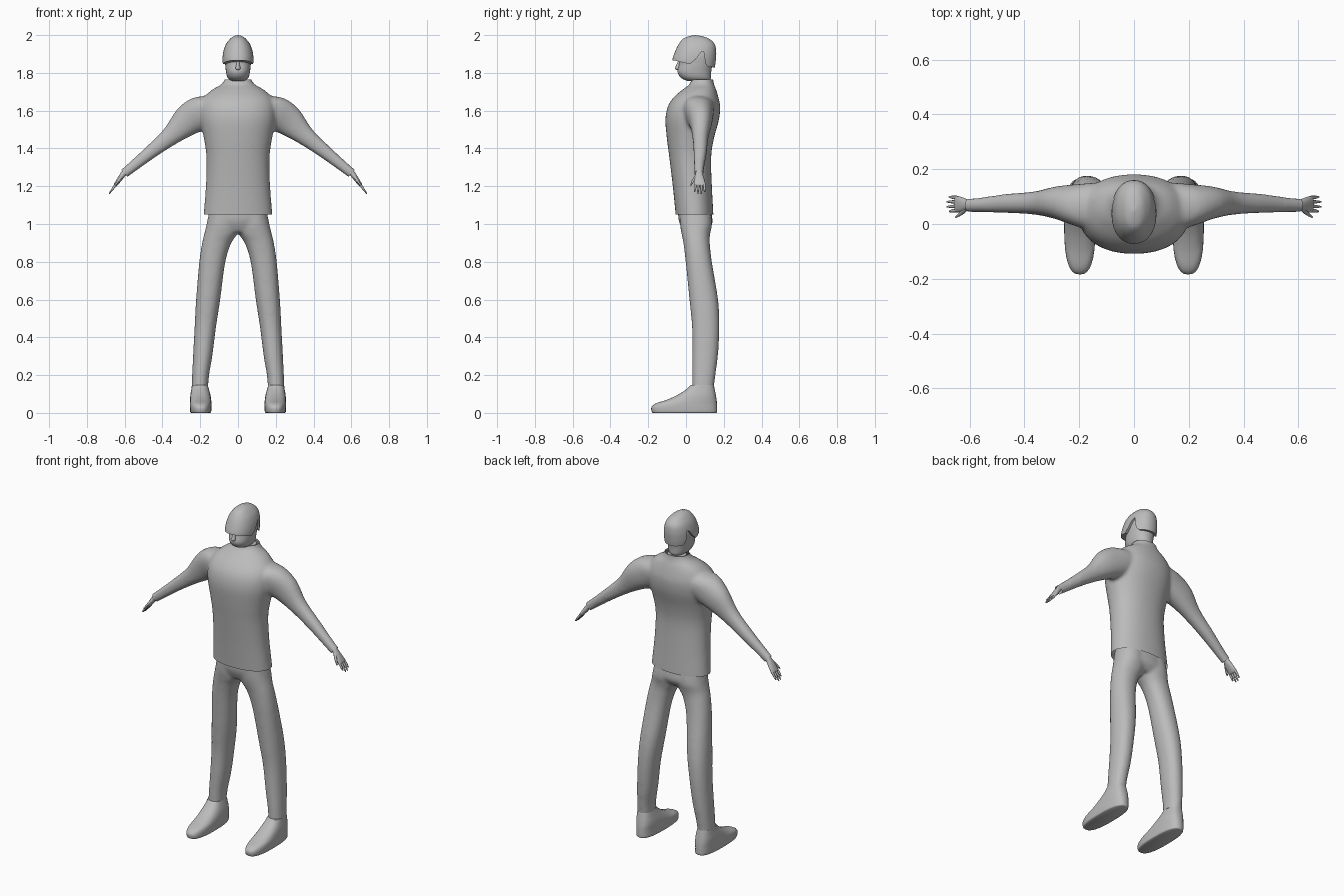
import bpy, bmesh, math
from mathutils import Vector

if "Cube" in bpy.data.objects:
    bpy.data.objects.remove(bpy.data.objects["Cube"])

grey = bpy.data.materials.new("plain_grey")
grey.diffuse_color = (0.5, 0.5, 0.5, 1)
grey.use_nodes = True
grey.node_tree.nodes["Principled BSDF"].inputs["Base Color"].default_value = grey.diffuse_color


def smooth_rings(rings, sub):
    """Catmull-Rom interpolation of the ring parameters."""
    out = []
    for i in range(len(rings) - 1):
        a, b = rings[max(i - 1, 0)], rings[i]
        c, d = rings[i + 1], rings[min(i + 2, len(rings) - 1)]
        for k in range(sub):
            f = k / sub
            out.append([0.5 * (2 * q + (r - p) * f + (2 * p - 5 * q + 4 * r - s) * f * f
                               + (3 * q - p - 3 * r + s) * f ** 3)
                        for p, q, r, s in zip(a, b, c, d)])
    return out + [list(rings[-1])]


def loft(bm, rings, place, n=32, sub=4, power=2.2):
    """Skin rings (t, u0, u1, v0, v1); place turns u, v, t into x, y, z."""
    loops = []
    for t, u0, u1, v0, v1 in smooth_rings(rings, sub):
        loop = []
        for i in range(n):
            th = 2 * math.pi * i / n
            c, s = math.cos(th), math.sin(th)
            u = math.copysign(abs(c) ** (2 / power), c)
            v = math.copysign(abs(s) ** (2 / power), s)
            loop.append(bm.verts.new(place((u0 + u1) / 2 + u * (u1 - u0) / 2,
                                           (v0 + v1) / 2 + v * (v1 - v0) / 2, t)))
        loops.append(loop)
    for a, b in zip(loops, loops[1:]):
        for i in range(n):
            j = (i + 1) % n
            bm.faces.new((a[i], a[j], b[j], b[i]))
    bm.faces.new(loops[0])
    bm.faces.new(loops[-1])


def upright(u, v, t):
    return Vector((u, v, t))


def side_upright(s):
    return lambda u, v, t: Vector((s * u, v, t))


def sym(rows):
    """Rows (z, half width, y0, y1) to symmetric rings."""
    return [(z, -a, a, y0, y1) for z, a, y0, y1 in rows]


def finish(name, bm, angle=40):
    bmesh.ops.recalc_face_normals(bm, faces=bm.faces[:])
    me = bpy.data.meshes.new(name)
    bm.to_mesh(me)
    bm.free()
    me.materials.append(grey)
    ob = bpy.data.objects.new(name, me)
    bpy.context.collection.objects.link(ob)
    shade(ob, angle)
    return ob


def shade(ob, angle=40):
    bpy.ops.object.select_all(action='DESELECT')
    ob.select_set(True)
    bpy.context.view_layer.objects.active = ob
    bpy.ops.object.shade_smooth_by_angle(angle=math.radians(angle))


def bake(ob):
    dg = bpy.context.evaluated_depsgraph_get()
    me = bpy.data.meshes.new_from_object(ob.evaluated_get(dg))
    ob.modifiers.clear()
    ob.data = me
    me.materials.clear()
    me.materials.append(grey)


def fuse(ob, cuts):
    """Merge overlapping volumes softly, then trim open ends by planes."""
    m = ob.modifiers.new("merge", 'REMESH')
    m.mode = 'VOXEL'
    m.voxel_size = 0.009
    m = ob.modifiers.new("soften", 'SMOOTH')
    m.factor = 0.5
    m.iterations = 10
    bake(ob)
    bm = bmesh.new()
    bm.from_mesh(ob.data)
    for co, no in cuts:
        bmesh.ops.bisect_plane(bm, geom=bm.verts[:] + bm.edges[:] + bm.faces[:],
                               plane_co=co, plane_no=no, clear_outer=True)
    bm.to_mesh(ob.data)
    bm.free()
    shade(ob, 60)


# Shirt: torso and both sleeves
bm = bmesh.new()
loft(bm, sym([(1.0, .182, -.052, .146), (1.05, .182, -.055, .145), (1.2, .17, -.07, .137),
              (1.35, .167, -.088, .133), (1.45, .18, -.101, .147), (1.55, .2, -.109, .174),
              (1.62, .2, -.097, .181), (1.67, .18, -.066, .172), (1.71, .138, -.02, .16),
              (1.745, .082, .022, .147), (1.80, .06, .036, .14)]), upright, n=48)
for s in (1, -1):
    loft(bm, [(.08, .01, .14, -.09, 0), (.15, -.02, .15, -.1, .06), (.2, -.01, .146, -.1, .09),
              (.27, .017, .138, -.072, .089), (.36, .034, .119, -.05, .052),
              (.465, .04, .11, -.036, .037), (.577, .043, .095, -.028, .027),
              (.65, .045, .093, -.025, .025)],
         lambda u, v, t: Vector((s * (t + .625 * v), u, 1.59 - .8 * (t - .2) + .78 * v)))
shirt = finish("shirt", bm)
fuse(shirt, [((0, 0, 1.05), (0, 0, -1)), ((0, 0, 1.765), (0, 0, 1)),
             ((.602, 0, 1.268), (.75, 0, -.66)), ((-.602, 0, 1.268), (-.75, 0, -.66))])

# Trousers: hips and both legs
bm = bmesh.new()
loft(bm, sym([(1.15, .148, -.035, .13), (1.05, .155, -.042, .137), (1.0, .165, -.033, .14),
              (.955, .13, -.01, .11)]), upright)
for s in (1, -1):
    loft(bm, [(1.08, .0, .15, -.035, .13), (1.0, -.005, .166, -.032, .138),
              (.95, .002, .178, -.024, .128), (.9, .035, .19, -.014, .126),
              (.8, .067, .205, -.002, .137), (.6, .094, .222, .018, .17),
              (.45, .117, .23, .032, .177), (.3, .136, .238, .033, .169),
              (.2, .153, .243, .033, .156), (.11, .16, .246, .033, .145)],
         side_upright(s))
trousers = finish("trousers", bm)
fuse(trousers, [((0, 0, .147), (0, 0, -1))])

for s, side in ((1, "left"), (-1, "right")):
    # Shoe
    bm = bmesh.new()
    loft(bm, [(0, .148, .248, -.175, .16), (.006, .142, .253, -.181, .165),
              (.03, .141, .255, -.183, .165), (.05, .141, .255, -.16, .164),
              (.07, .142, .254, -.1, .162), (.095, .146, .252, -.045, .158),
              (.125, .154, .247, .002, .152), (.148, .16, .244, .026, .147)],
         side_upright(s), power=2.6)
    finish(side + "_shoe", bm, 50)

    # Hand: palm, four fingers and thumb
    def hand(u, v, t):
        return Vector((s * (t + .81 * v), u, 1.275 - 1.4 * (t - .6) + .58 * v))
    bm = bmesh.new()
    loft(bm, [(.585, .052, .086, -.014, .014), (.605, .051, .088, -.015, .015),
              (.628, .043, .098, -.013, .013), (.648, .042, .103, -.009, .009),
              (.652, .045, .1, -.005, .005)], hand, n=16, sub=3)
    for y0, y1, tip in ((.05, .046, .674), (.065, .063, .682), (.081, .081, .682), (.096, .099, .675)):
        loft(bm, [(.642, y0 - .007, y0 + .007, -.007, .007),
                  (.662, (y0 + y1) / 2 - .006, (y0 + y1) / 2 + .006, -.006, .006),
                  (tip, y1 - .003, y1 + .003, -.003, .003)], hand, n=8, sub=3)
    loft(bm, [(.61, .05, .07, -.01, .01), (.63, .032, .048, -.007, .007),
              (.65, .022, .029, -.004, .004)], hand, n=8, sub=3)
    finish(side + "_hand", bm, 60)

# Neck and face
bm = bmesh.new()
loft(bm, sym([(1.70, .054, .045, .138), (1.755, .053, .04, .134)]), upright)
loft(bm, sym([(1.757, .035, .01, .12), (1.768, .05, -.018, .13), (1.785, .059, -.036, .132),
              (1.81, .064, -.045, .134), (1.85, .068, -.036, .14), (1.9, .068, -.035, .145),
              (1.96, .045, 0, .12)]), upright)
finish("head", bm, 50)

# Nose
bm = bmesh.new()
loft(bm, sym([(1.815, .006, -.05, -.03), (1.823, .013, -.058, -.02), (1.845, .009, -.05, -.02),
              (1.872, .006, -.036, -.02)]), upright, n=12)
finish("nose", bm, 60)

# Hair cap, trimmed along the hairline with a side profile
bm = bmesh.new()
loft(bm, sym([(1.80, .074, -.062, .147), (1.84, .08, -.07, .154), (1.87, .082, -.072, .158),
              (1.91, .078, -.059, .16), (1.95, .065, -.04, .153), (1.98, .042, -.016, .124),
              (1.993, .024, .012, .088), (2.0, .004, .044, .052)]), upright, n=40)
hair = finish("hair", bm)
bm = bmesh.new()
line = [(-.2, 1.7), (-.2, 1.874), (-.06, 1.865), (.02, 1.846), (.05, 1.87), (.08, 1.91),
        (.093, 1.915), (.103, 1.85), (.115, 1.833), (.2, 1.822), (.2, 1.7)]
face = bm.faces.new([bm.verts.new((-.2, y, z)) for y, z in line])
ext = bmesh.ops.extrude_face_region(bm, geom=[face])
bmesh.ops.translate(bm, vec=(.4, 0, 0),
                    verts=[e for e in ext["geom"] if isinstance(e, bmesh.types.BMVert)])
cutter = finish("hairline_cutter", bm)
cutter.hide_render = True
m = hair.modifiers.new("hairline", 'BOOLEAN')
m.operation = 'DIFFERENCE'
m.solver = 'EXACT'
m.object = cutter
bake(hair)
bpy.data.objects.remove(cutter)
shade(hair, 40)
